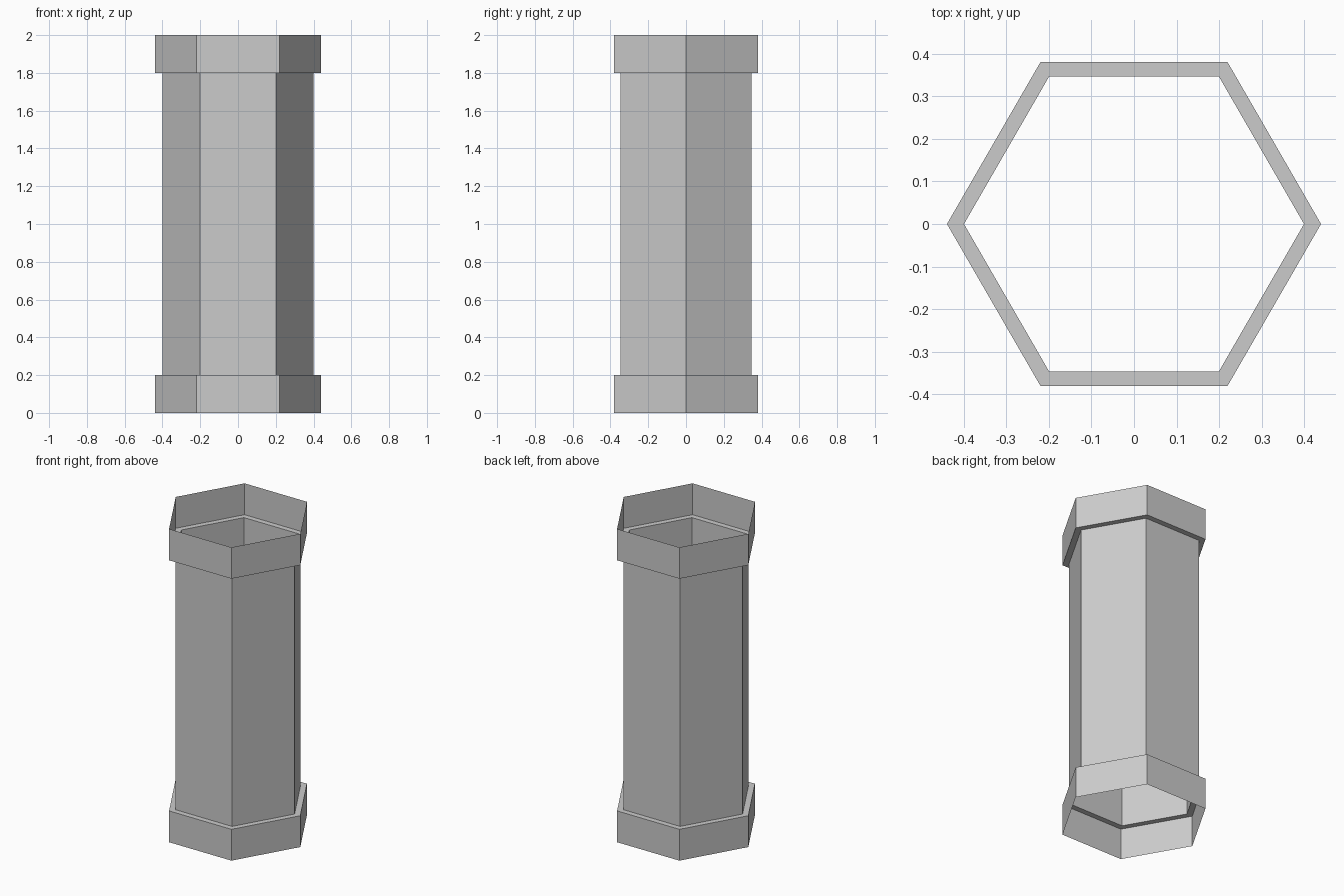
import bpy, bmesh
from math import cos, sin, pi

if "Cube" in bpy.data.objects:
    bpy.data.objects.remove(bpy.data.objects["Cube"])

SIDES = 6
# Half profile (radius, height): lower collar, ledge, shaft, ledge, upper collar
PROFILE = [(0.44, 0.0), (0.44, 0.2), (0.40, 0.2), (0.40, 1.8), (0.44, 1.8), (0.44, 2.0)]

# Thin open-ended hexagonal tube with a flared collar at each end
bm = bmesh.new()
rings = [[bm.verts.new((r * cos(2 * pi * i / SIDES), r * sin(2 * pi * i / SIDES), z))
          for i in range(SIDES)] for r, z in PROFILE]
for low, high in zip(rings, rings[1:]):
    for i in range(SIDES):
        j = (i + 1) % SIDES
        bm.faces.new((low[i], low[j], high[j], high[i]))

mesh = bpy.data.meshes.new("hexagonal_tube")
bm.to_mesh(mesh)
bm.free()
bpy.context.collection.objects.link(bpy.data.objects.new("hexagonal_tube", mesh))
